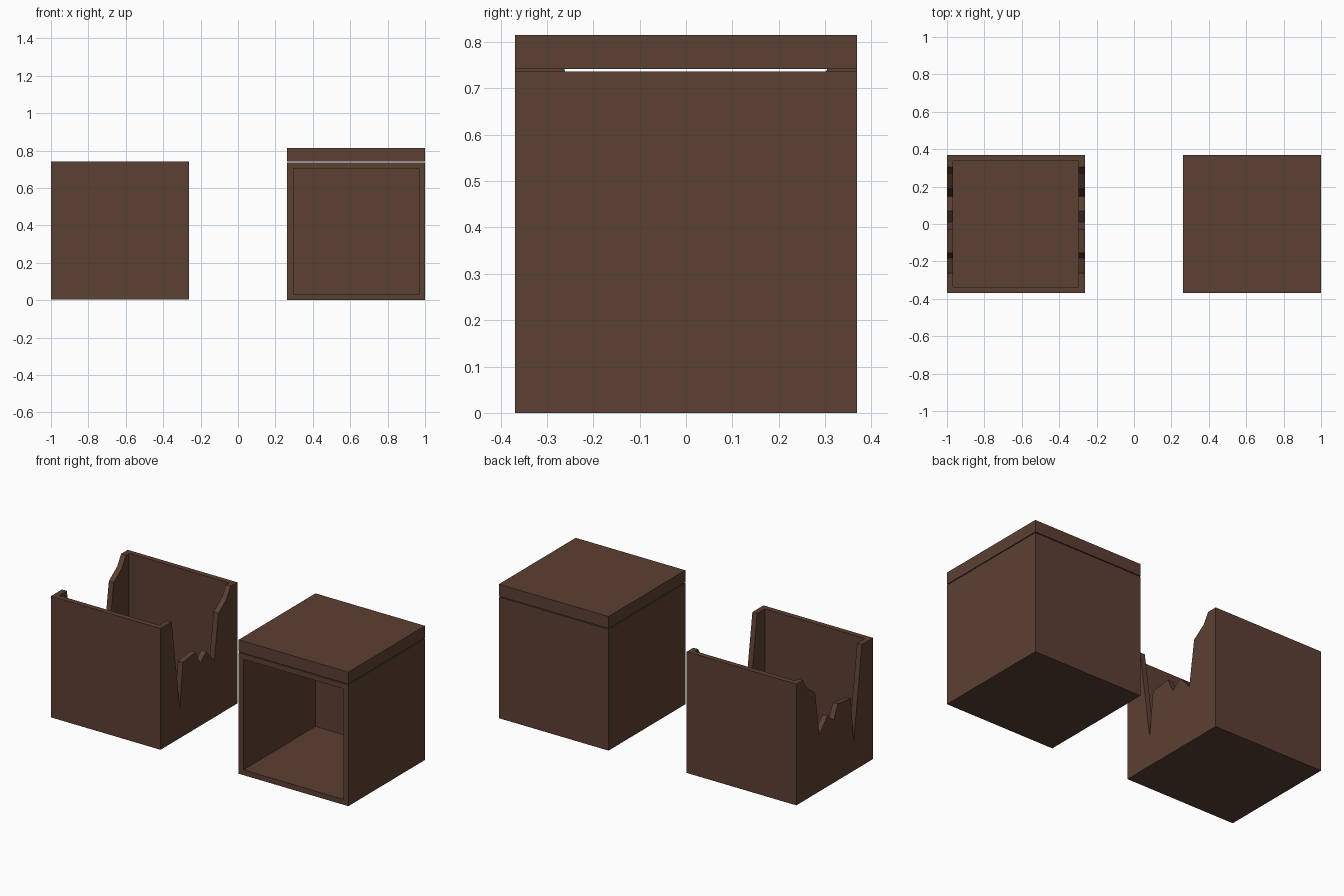
import bpy
import bmesh
from mathutils import Vector

if "Cube" in bpy.data.objects:
    bpy.data.objects.remove(bpy.data.objects["Cube"], do_unlink=True)

SIZE = 0.737      # outer edge of each box
WALL = 0.046      # wall thickness
GAP = 0.005       # slit under the lid
LID = 0.073
CENTRE = 1 - SIZE / 2

brown = bpy.data.materials.new("dark brown")
brown.use_nodes = True
colour = (0.107, 0.051, 0.033, 1)
brown.diffuse_color = colour
brown.node_tree.nodes["Principled BSDF"].inputs["Base Color"].default_value = colour


def add_object(name, bm):
    bmesh.ops.recalc_face_normals(bm, faces=bm.faces)
    mesh = bpy.data.meshes.new(name)
    bm.to_mesh(mesh)
    bm.free()
    mesh.materials.append(brown)
    obj = bpy.data.objects.new(name, mesh)
    bpy.context.collection.objects.link(obj)
    return obj


def block(centre, size):
    bm = bmesh.new()
    bmesh.ops.create_cube(bm, size=1)
    bmesh.ops.scale(bm, vec=size, verts=bm.verts)
    bmesh.ops.translate(bm, vec=centre, verts=bm.verts)
    return bm


def open_box(name, centre, direction):
    """Cube shell whose face towards direction is hollowed out."""
    direction = Vector(direction)
    bm = block(centre, (SIZE, SIZE, SIZE))
    bm.normal_update()
    mouth = max(bm.faces, key=lambda f: f.normal.dot(direction))
    bmesh.ops.inset_region(bm, faces=[mouth], thickness=WALL)
    pushed = bmesh.ops.extrude_discrete_faces(bm, faces=[mouth])["faces"][0]
    bmesh.ops.translate(bm, vec=direction * (WALL - SIZE), verts=pushed.verts)
    return add_object(name, bm)


# Whole box, open at the front, with a separate lid
open_box("whole_box", (CENTRE, 0, SIZE / 2), (0, -1, 0))
add_object("box_lid", block((CENTRE, 0, SIZE + GAP + LID / 2), (SIZE, SIZE, LID)))

# Broken box, open at the top
broken = open_box("broken_box", (-CENTRE, 0, SIZE / 2 + GAP), (0, 0, 1))

# Jagged break through both side walls, as (y, z) from front to back
jagged = [(-0.262, 0.742), (-0.183, 0.186), (-0.155, 0.455), (-0.03, 0.47),
          (0.01, 0.385), (0.07, 0.435), (0.148, 0.35), (0.188, 0.622),
          (0.268, 0.68), (0.305, 0.742)]
outline = [(-0.262, 0.9)] + jagged + [(0.305, 0.9)]
bm = bmesh.new()
face = bm.faces.new([bm.verts.new((-1.2, y, z)) for y, z in outline])
sweep = bmesh.ops.extrude_face_region(bm, geom=[face])["geom"]
bmesh.ops.translate(bm, vec=(1.1, 0, 0),
                    verts=[v for v in sweep if isinstance(v, bmesh.types.BMVert)])
cutter = add_object("break_cutter", bm)
cutter.hide_render = True

cut = broken.modifiers.new("break", "BOOLEAN")
cut.operation = "DIFFERENCE"
cut.solver = "EXACT"
cut.object = cutter
bpy.context.view_layer.objects.active = broken
bpy.ops.object.modifier_apply(modifier=cut.name)
bpy.data.objects.remove(cutter, do_unlink=True)
